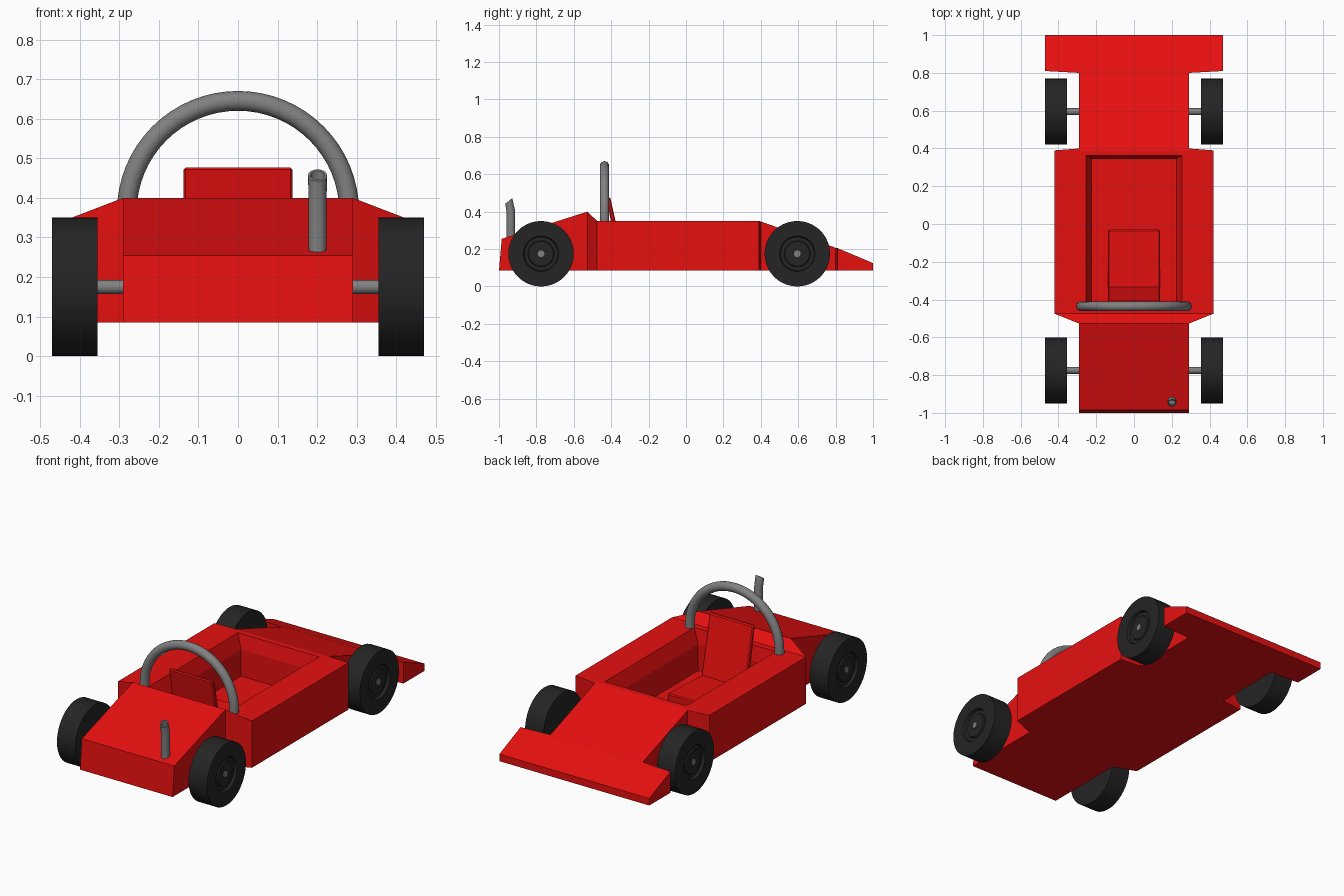
import bpy, bmesh, math
from mathutils import Vector, Matrix

cube = bpy.data.objects.get("Cube")
if cube:
    bpy.data.objects.remove(cube, do_unlink=True)


def material(name, color):
    mat = bpy.data.materials.new(name)
    mat.use_nodes = True
    mat.diffuse_color = (*color, 1)
    mat.node_tree.nodes["Principled BSDF"].inputs["Base Color"].default_value = (*color, 1)
    return mat


RED = material("red paint", (0.8, 0.005, 0.005))
BLACK = material("black rubber", (0.018, 0.018, 0.018))
GREY = material("grey metal", (0.22, 0.22, 0.22))


def finish(name, bm, mat, smooth=False):
    bmesh.ops.recalc_face_normals(bm, faces=bm.faces)
    mesh = bpy.data.meshes.new(name)
    bm.to_mesh(mesh)
    bm.free()
    obj = bpy.data.objects.new(name, mesh)
    bpy.context.collection.objects.link(obj)
    mesh.materials.append(mat)
    if smooth:
        bpy.ops.object.select_all(action='DESELECT')
        obj.select_set(True)
        bpy.context.view_layer.objects.active = obj
        bpy.ops.object.shade_smooth_by_angle(angle=math.radians(35))
    return obj


def loft(bm, rings, caps=True):
    """Skin a row of point rings; returns the side faces grouped by span."""
    loops = [[bm.verts.new(p) for p in ring] for ring in rings]
    n = len(loops[0])
    spans = [[bm.faces.new((a[i], a[(i + 1) % n], b[(i + 1) % n], b[i]))
              for i in range(n)] for a, b in zip(loops, loops[1:])]
    if caps:
        bm.faces.new(loops[0][::-1])
        bm.faces.new(loops[-1])
    return spans


def ring(center, axis, radius, sides):
    rot = Vector((0, 0, 1)).rotation_difference(Vector(axis)).to_matrix()
    return [Vector(center) + rot @ Vector((radius * math.cos(t), radius * math.sin(t), 0))
            for t in (2 * math.pi * i / sides for i in range(sides))]


# Body: rectangular sections along y (half width, top height)
FLOOR = 0.085
sections = [(-1, 0.29, 0.255), (-0.527, 0.29, 0.40), (-0.475, 0.42, 0.35),
            (0.39, 0.42, 0.35), (0.40, 0.29, 0.347), (0.80, 0.29, 0.207),
            (0.81, 0.47, 0.205), (1, 0.47, 0.125)]
bm = bmesh.new()
spans = loft(bm, [[(-w, y, FLOOR), (w, y, FLOOR), (w, y, top), (-w, y, top)]
                  for y, w, top in sections])
for v in bm.verts:                       # lean the tail panel
    if v.co.y < -0.99 and v.co.z > 0.2:
        v.co.y = -0.985

# Cockpit: rim, sloping lip, then straight walls down to the floor
face = spans[2][2]
for w, back, front, z in [(0.255, -0.44, 0.362, 0.35), (0.222, -0.425, 0.345, 0.27),
                          (0.222, -0.425, 0.345, 0.12)]:
    face = bmesh.ops.extrude_discrete_faces(bm, faces=[face])["faces"][0]
    for v in face.verts:
        v.co = (math.copysign(w, v.co.x), back if v.co.y < 0 else front, z)
finish("body", bm, RED)


# Seat: side profiles extruded across x, with slightly softened edges
def slab(name, profile, half):
    bm = bmesh.new()
    loft(bm, [[(x, y, z) for y, z in profile] for x in (-half, half)])
    bmesh.ops.bevel(bm, geom=bm.edges[:], offset=0.006, segments=1, affect='EDGES')
    finish(name, bm, RED)


slab("seat_cushion", [(-0.39, 0.115), (-0.03, 0.115), (-0.03, 0.165), (-0.39, 0.15)], 0.138)
slab("seat_back", [(-0.36, 0.115), (-0.325, 0.115), (-0.405, 0.477), (-0.425, 0.477)], 0.138)

# Roll hoop: half circle tube with short straight feet
R, ZC, YH = 0.281, 0.364, -0.436
rings = [ring((R, YH, 0.33), (0, 0, 1), 0.025, 16)]
for i in range(33):
    t = math.pi * i / 32
    turn = Matrix.Rotation(-t, 3, 'Y')
    rings.append([Vector((0, YH, ZC)) + turn @ (p - Vector((0, YH, ZC)))
                  for p in ring((R, YH, ZC), (0, 0, 1), 0.025, 16)])
rings.append(ring((-R, YH, 0.33), (0, 0, 1), 0.025, 16)[::-1])
# the last turned ring runs mirrored, so turn the foot the same way
rings[-1] = [Vector((p.x, p.y, 0.33)) for p in rings[-2]]
bm = bmesh.new()
loft(bm, rings)
finish("roll_hoop", bm, GREY, True)

# Exhaust: upright pipe, bent rearwards, with an open slanted mouth
X = 0.201
bm = bmesh.new()
loft(bm, [ring((X, -0.937, 0.22), (0, 0, 1), 0.023, 16),
          ring((X, -0.937, 0.405), (0, -0.15, 1), 0.023, 16),
          ring((X, -0.948, 0.457), (0, -0.8, 1), 0.024, 16),
          ring((X, -0.948, 0.457), (0, -0.8, 1), 0.018, 16),
          ring((X, -0.937, 0.405), (0, -0.15, 1), 0.018, 16)])
finish("exhaust_pipe", bm, GREY, True)

# Wheels and axles
for end, y in (("rear", -0.775), ("front", 0.595)):
    for side, s in (("left", 1), ("right", -1)):
        bm = bmesh.new()
        loft(bm, [ring((s * x, y, 0.175), (1, 0, 0), r, 40)
                  for x, r in [(0.355, 0.175), (0.47, 0.175), (0.47, 0.095),
                               (0.455, 0.09), (0.455, 0.07), (0.462, 0.066)]])
        finish(f"{end}_{side}_wheel", bm, BLACK, True)
    bm = bmesh.new()
    loft(bm, [ring((x, y, 0.175), (1, 0, 0), 0.018, 16) for x in (-0.468, 0.468)])
    finish(f"{end}_axle", bm, GREY, True)
